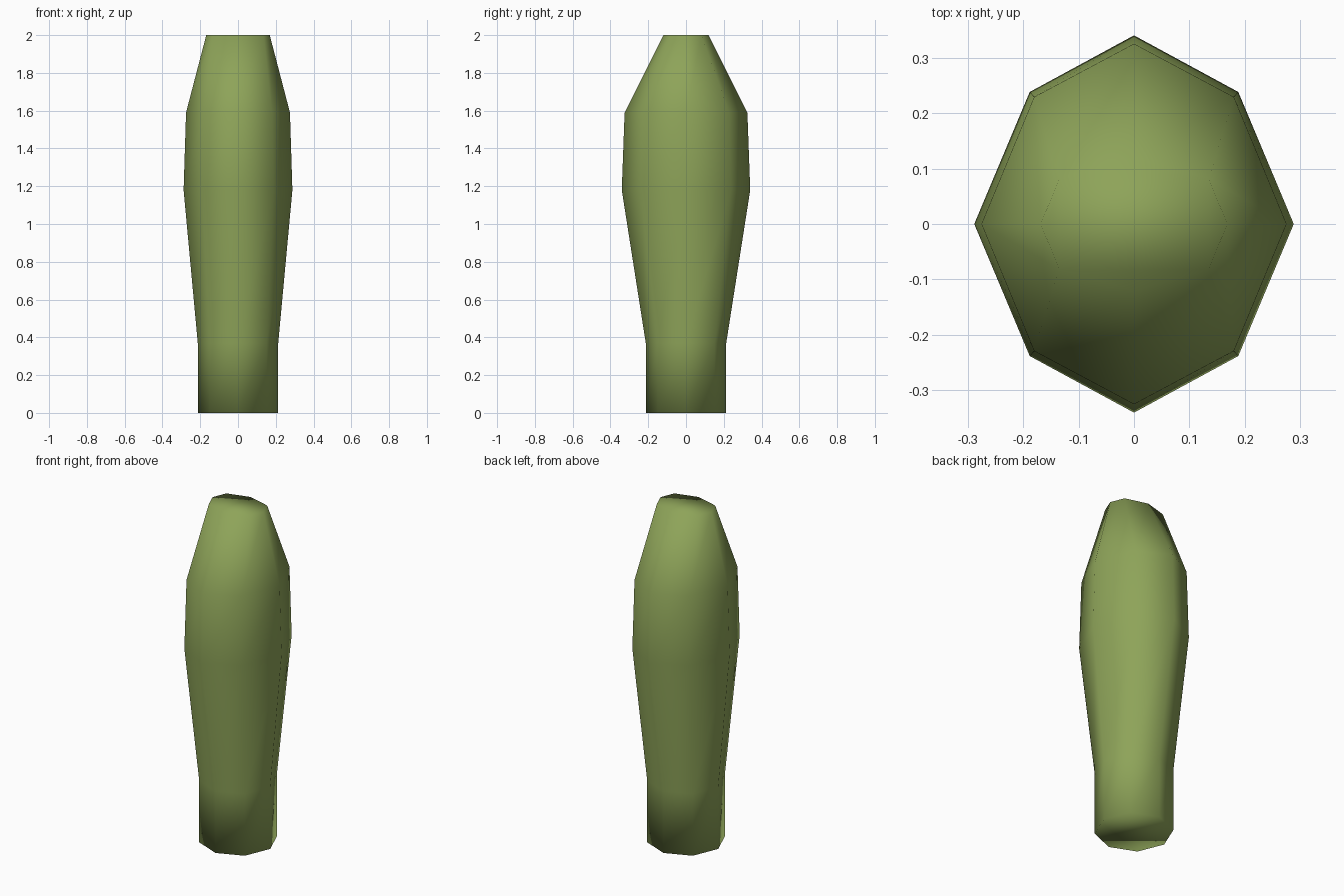
import bpy, bmesh

if "Cube" in bpy.data.objects:
    bpy.data.objects.remove(bpy.data.objects["Cube"])

# Octagonal cross-sections: height, half width x, half depth y, corner x, corner y
sections = [
    (0.00, 0.213, 0.213, 0.151, 0.151),
    (0.37, 0.213, 0.213, 0.151, 0.151),
    (1.18, 0.288, 0.340, 0.188, 0.238),
    (1.59, 0.275, 0.325, 0.180, 0.229),
    (2.00, 0.168, 0.120, 0.135, 0.082),
]

bm = bmesh.new()
rings = []
for z, rx, ry, cx, cy in sections:
    outline = [(rx, 0), (cx, cy), (0, ry), (-cx, cy),
               (-rx, 0), (-cx, -cy), (0, -ry), (cx, -cy)]
    rings.append([bm.verts.new((x, y, z)) for x, y in outline])

# Side walls between neighbouring sections
for low, high in zip(rings, rings[1:]):
    for i in range(8):
        j = (i + 1) % 8
        bm.faces.new((low[i], low[j], high[j], high[i]))

# Closed ends
bm.faces.new(rings[0][::-1])
bm.faces.new(rings[-1])
for face in bm.faces:
    face.smooth = True

mesh = bpy.data.meshes.new("tapered_body")
bm.to_mesh(mesh)
bm.free()
body = bpy.data.objects.new("tapered_body", mesh)
bpy.context.collection.objects.link(body)

# Olive green surface
green = bpy.data.materials.new("olive_green")
green.diffuse_color = (0.27, 0.37, 0.10, 1)
green.use_nodes = True
green.node_tree.nodes["Principled BSDF"].inputs["Base Color"].default_value = green.diffuse_color
mesh.materials.append(green)
